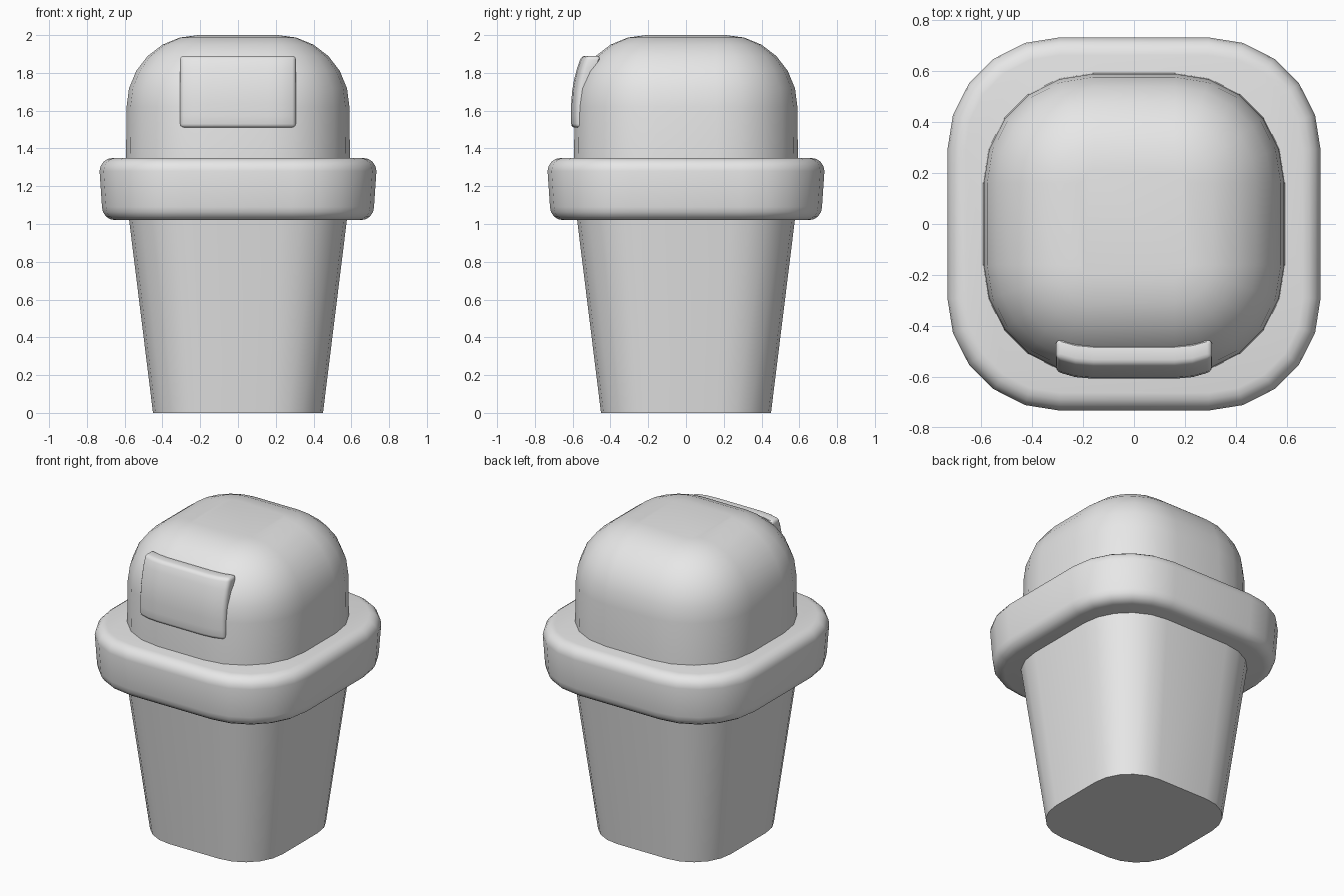
import bpy, bmesh
from math import sin, cos, pi, sqrt, radians

if "Cube" in bpy.data.objects:
    bpy.data.objects.remove(bpy.data.objects["Cube"], do_unlink=True)

GREY = (0.8, 0.8, 0.8, 1)
mat = bpy.data.materials.new("light grey plastic")
mat.use_nodes = True
mat.diffuse_color = GREY
mat.node_tree.nodes["Principled BSDF"].inputs["Base Color"].default_value = GREY


def finish(name, bm):
    """Turn a bmesh into a smooth shaded, selected object."""
    bmesh.ops.recalc_face_normals(bm, faces=bm.faces)
    mesh = bpy.data.meshes.new(name)
    bm.to_mesh(mesh)
    bm.free()
    mesh.materials.append(mat)
    obj = bpy.data.objects.new(name, mesh)
    bpy.context.collection.objects.link(obj)
    bpy.ops.object.select_all(action="DESELECT")
    bpy.context.view_layer.objects.active = obj
    obj.select_set(True)
    return obj


def shade(obj):
    bpy.ops.object.shade_smooth_by_angle(angle=radians(35))


def outline(half, radius, steps=5):
    """Rounded square, corner by corner."""
    pts = []
    for corner in range(4):
        mid = pi / 4 + corner * pi / 2
        cx = (half - radius) * sqrt(2) * cos(mid)
        cy = (half - radius) * sqrt(2) * sin(mid)
        for i in range(steps + 1):
            a = corner * pi / 2 + i * pi / 2 / steps
            pts.append((cx + radius * cos(a), cy + radius * sin(a)))
    return pts


def loft(name, rings):
    """Join rounded squares given as (z, half width, corner radius)."""
    bm = bmesh.new()
    loops = [[bm.verts.new((x, y, z)) for x, y in outline(h, r)] for z, h, r in rings]
    for low, high in zip(loops, loops[1:]):
        for i in range(len(low)):
            j = (i + 1) % len(low)
            bm.faces.new((low[i], low[j], high[j], high[i]))
    bm.faces.new(loops[0][::-1])
    bm.faces.new(loops[-1])
    shade(finish(name, bm))


# Tapered bin body
loft("bin_body", [(0, 0.45, 0.27), (1.05, 0.58, 0.35)])

# Thick collar with rounded upper and lower edges
R = 0.07
rim = []
for i in range(5):
    a = i * pi / 8
    rim.append((1.02 + R - R * cos(a), 0.72 - R + R * sin(a), 0.43 - R + R * sin(a)))
for i in range(5):
    a = i * pi / 8
    rim.append((1.35 - R + R * sin(a), 0.733 - R + R * cos(a), 0.44 - R + R * cos(a)))
loft("rim", rim)

# Domed lid
D = 0.38
dome = [(1.3, 0.593, 0.43)]
for i in range(7):
    a = i * pi / 12
    inset = D * (1 - cos(a))
    dome.append((1.62 + D * sin(a), 0.59 - inset, 0.43 - inset))
loft("lid", dome)

# Curved front flap hugging the lid
bm = bmesh.new()
grid = []
for row in range(7):
    z = 1.51 + 0.38 * row / 6
    lean = max(0, z - 1.62) ** 2 * 0.75
    grid.append([bm.verts.new((x, -0.608 + lean + 1.3 * max(0, abs(x) - 0.16) ** 2, z))
                 for x in (-0.307, -0.23, -0.16, 0.16, 0.23, 0.307)])
for a, b in zip(grid, grid[1:]):
    for i in range(5):
        bm.faces.new((a[i], a[i + 1], b[i + 1], b[i]))
# Thicken straight back into the lid
back = bmesh.ops.extrude_face_region(bm, geom=bm.faces[:], use_keep_orig=True)
bmesh.ops.translate(bm, vec=(0, 0.08, 0),
                    verts=[g for g in back["geom"] if isinstance(g, bmesh.types.BMVert)])
flap = finish("front_flap", bm)
bevel = flap.modifiers.new("soft_edges", "BEVEL")
bevel.width = 0.02
bevel.segments = 3
bevel.limit_method = "ANGLE"
bevel.angle_limit = radians(50)
bpy.ops.object.modifier_apply(modifier=bevel.name)
shade(flap)
